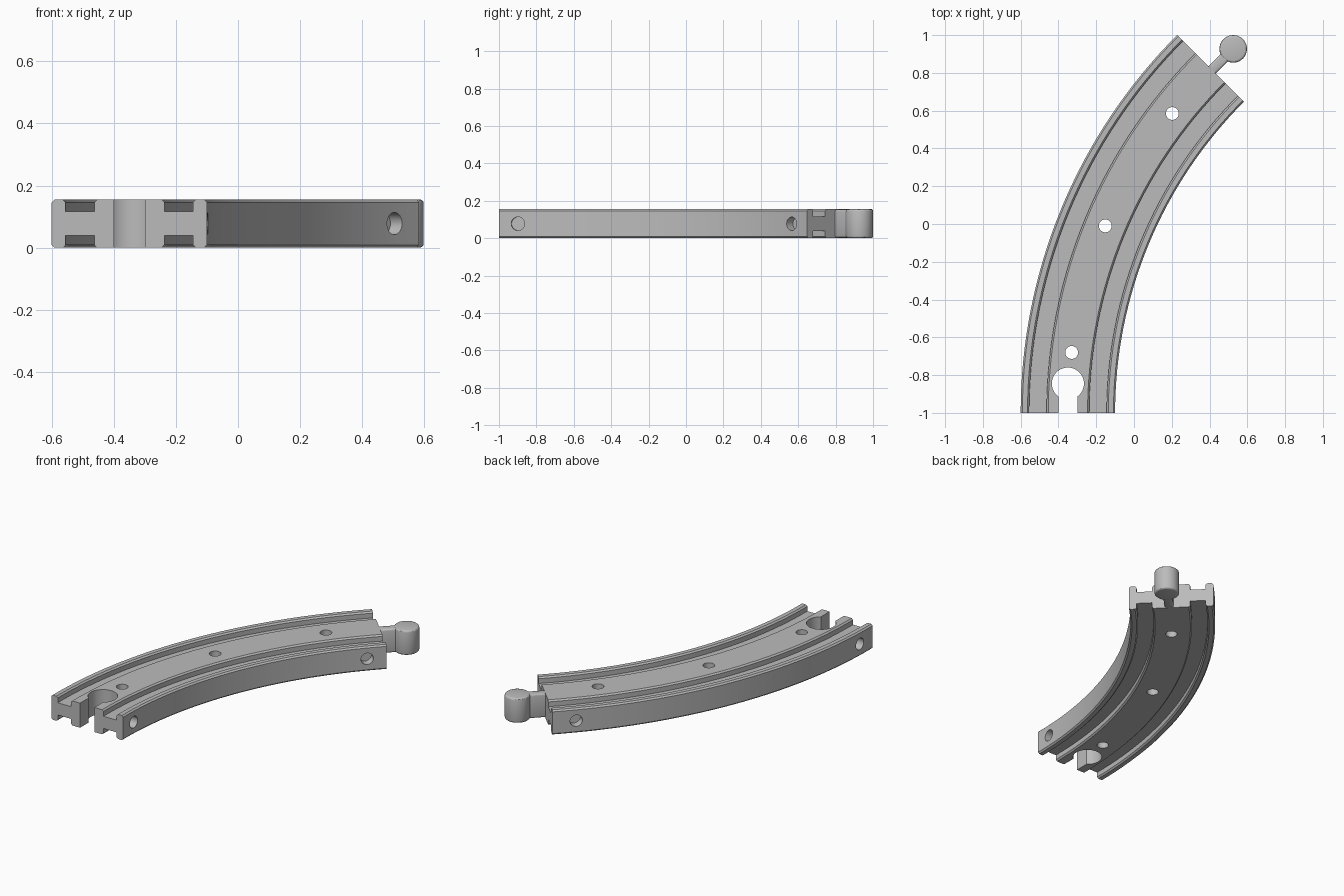
import bpy, bmesh, math
from mathutils import Matrix, Vector

cube = bpy.data.objects.get("Cube")
if cube:
    bpy.data.objects.remove(cube, do_unlink=True)

H, HALF = 0.155, 0.25             # track height and half width
CX, CY, R = 2.23, -1.0, 2.58      # arc centre and centreline radius
SWEEP, STEPS = math.radians(45), 32

grey = bpy.data.materials.new("track grey")
grey.use_nodes = True
colour = (0.5, 0.5, 0.5, 1)
grey.diffuse_color = colour
grey.node_tree.nodes["Principled BSDF"].inputs["Base Color"].default_value = colour


def arc_point(u, t, z):
    r = R + u
    return Vector((CX - r * math.cos(t), CY + r * math.sin(t), z))


def make_object(name, bm):
    bmesh.ops.recalc_face_normals(bm, faces=bm.faces)
    mesh = bpy.data.meshes.new(name)
    bm.to_mesh(mesh)
    bm.free()
    obj = bpy.data.objects.new(name, mesh)
    bpy.context.collection.objects.link(obj)
    mesh.materials.append(grey)
    return obj


def cylinder(name, centre, radius, depth, rot=None):
    bm = bmesh.new()
    matrix = Matrix.Translation(centre) @ (rot or Matrix.Identity(4))
    bmesh.ops.create_cone(bm, cap_ends=True, segments=40, radius1=radius,
                          radius2=radius, depth=depth, matrix=matrix)
    return make_object(name, bm)


def box(name, centre, size, angle=0):
    bm = bmesh.new()
    matrix = (Matrix.Translation(centre) @ Matrix.Rotation(angle, 4, 'Z')
              @ Matrix.Diagonal((*size, 1)))
    bmesh.ops.create_cube(bm, size=1, matrix=matrix)
    return make_object(name, bm)


def activate(obj):
    bpy.ops.object.select_all(action='DESELECT')
    obj.select_set(True)
    bpy.context.view_layer.objects.active = obj


def boolean(obj, other, operation):
    mod = obj.modifiers.new("boolean", 'BOOLEAN')
    mod.operation, mod.solver, mod.object = operation, 'EXACT', other
    activate(obj)
    bpy.ops.object.modifier_apply(modifier=mod.name)
    bpy.data.objects.remove(other, do_unlink=True)


def smooth(obj):
    activate(obj)
    bpy.ops.object.shade_smooth_by_angle(angle=math.radians(30))


# Track cross-section: grooves top and bottom, chamfered edges
C, G0, G1, FLOOR = 0.009, 0.113, 0.205, 0.116
quarter = [(G0 - C, H), (G0, H - C), (G0, FLOOR), (G1, FLOOR), (G1, H - C),
           (G1 + C, H), (HALF - C, H), (HALF, H - C)]
right_half = quarter + [(u, H - z) for u, z in reversed(quarter)]
profile = right_half + [(-u, z) for u, z in reversed(right_half)]

# Curved track body swept along the arc
bm = bmesh.new()
rings = [[bm.verts.new(arc_point(u, SWEEP * i / STEPS, z)) for u, z in profile]
         for i in range(STEPS + 1)]
n = len(profile)
for a, b in zip(rings, rings[1:]):
    for j in range(n):
        k = (j + 1) % n
        bm.faces.new((a[j], a[k], b[k], b[j]))
bm.faces.new(rings[0])
bm.faces.new(rings[-1])
track = make_object("curved_track", bm)

# Socket at the front end
socket = cylinder("socket_cutter", (-0.35, -0.845, H / 2), 0.085, 1)
boolean(track, socket, 'DIFFERENCE')
slot = box("slot_cutter", (-0.35, -1, H / 2), (0.1, 0.24, 1))
boolean(track, slot, 'DIFFERENCE')

# Three holes through the deck
for x, y in ((-0.33, -0.68), (-0.152, -0.01), (0.203, 0.585)):
    boolean(track, cylinder("hole_cutter", (x, y, H / 2), 0.034, 1), 'DIFFERENCE')

# Blind holes in both side walls near each end
for t in (math.radians(2.5), SWEEP - math.radians(2.8)):
    for side in (-1, 1):
        rot = Matrix.Rotation(-t, 4, 'Z') @ Matrix.Rotation(math.pi / 2, 4, 'Y')
        cutter = cylinder("side_hole_cutter", arc_point(side * HALF, t, H / 2),
                          0.036, 0.1, rot)
        boolean(track, cutter, 'DIFFERENCE')
smooth(track)

# Connector peg: round knob on a neck, with softened edges
knob = Vector((0.525, 0.927, H / 2))
peg = cylinder("connector_peg", knob, 0.073, H)
neck = box("neck", knob - Vector((0.065, 0.065, 0)), (0.18, 0.054, H - 0.004),
           math.radians(45))
for part in (peg, neck):
    bevel = part.modifiers.new("bevel", 'BEVEL')
    bevel.width, bevel.segments = 0.012, 3
    bevel.limit_method, bevel.angle_limit = 'ANGLE', math.radians(40)
    activate(part)
    bpy.ops.object.modifier_apply(modifier=bevel.name)
boolean(peg, neck, 'UNION')
smooth(peg)
